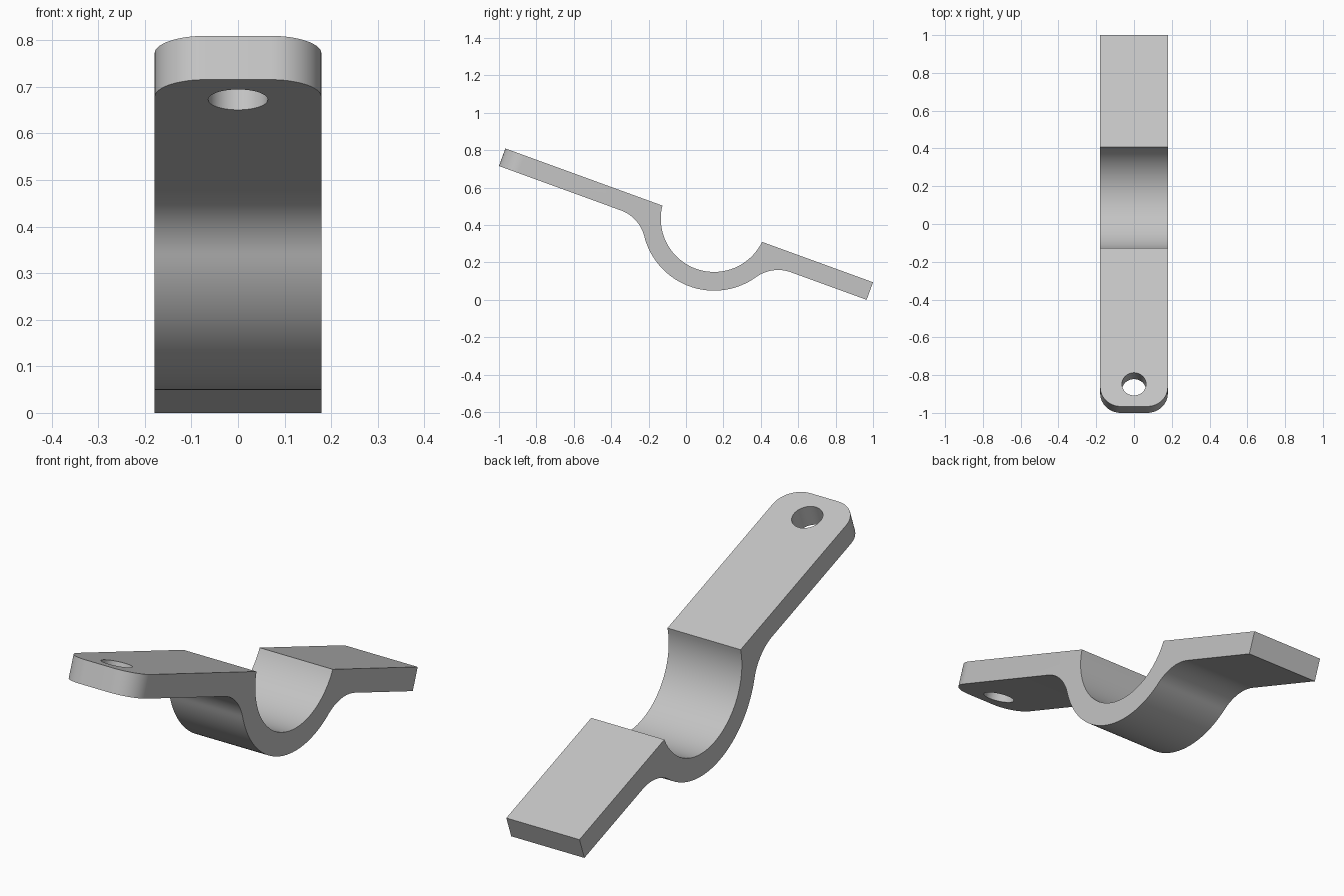
import bpy, bmesh
from math import radians, degrees, sin, cos, asin, atan2, sqrt, pi
from mathutils import Matrix, Vector

cube = bpy.data.objects.get("Cube")
if cube:
    bpy.data.objects.remove(cube, do_unlink=True)

# Dimensions in the strap's own plane: s runs along it, n is its upward normal
TILT = radians(20)
LENGTH, THICK, HALF_W = 2.092, 0.1, 0.179
CS, CN = 1.177, 0.029            # centre of the saddle
R_IN, R_OUT, R_FILLET = 0.285, 0.385, 0.2
CORNER, HOLE_S, HOLE_R = 0.11, 0.126, 0.064
START = Vector((0, -1 + THICK * sin(TILT), THICK * cos(TILT) + LENGTH * sin(TILT)))
FRAME = Matrix.Translation(START) @ Matrix.Rotation(-TILT, 4, 'X')


def arc(s, n, r, a0, a1, steps):
    return [(s + r * cos(a0 + (a1 - a0) * i / steps),
             n + r * sin(a0 + (a1 - a0) * i / steps)) for i in range(steps + 1)]


# Side profile: flat arms, round saddle, fillets underneath
lip = asin(CN / R_IN)
drop = CN + THICK + R_FILLET
reach = sqrt((R_OUT + R_FILLET) ** 2 - drop ** 2)
a = atan2(drop, reach)
fn = -THICK - R_FILLET
profile = [(0, 0)]
profile += arc(CS, CN, R_IN, pi + lip, 2 * pi - lip, 48)
profile += [(LENGTH, 0), (LENGTH, -THICK)]
profile += arc(CS + reach, fn, R_FILLET, pi / 2, pi - a, 20)
profile += arc(CS, CN, R_OUT, -a, a - pi, 48)[1:-1]
profile += arc(CS - reach, fn, R_FILLET, a, pi / 2, 20)
profile += [(0, -THICK)]

# Extrude the profile across the width
bm = bmesh.new()
face = bm.faces.new([bm.verts.new((-HALF_W, s, n)) for s, n in profile])
ext = bmesh.ops.extrude_face_region(bm, geom=[face])
bmesh.ops.translate(bm, vec=(2 * HALF_W, 0, 0),
                    verts=[v for v in ext["geom"] if isinstance(v, bmesh.types.BMVert)])
bmesh.ops.recalc_face_normals(bm, faces=bm.faces)

# Round the two corners of the upper end
ends = [e for e in bm.edges
        if all(abs(v.co.y) < 1e-5 for v in e.verts)
        and abs(e.verts[0].co.x - e.verts[1].co.x) < 1e-5]
bmesh.ops.bevel(bm, geom=ends, offset=CORNER, segments=16, profile=0.5, affect='EDGES')
bm.transform(FRAME)
mesh = bpy.data.meshes.new("saddle_strap")
bm.to_mesh(mesh)
bm.free()
strap = bpy.data.objects.new("saddle_strap", mesh)
bpy.context.collection.objects.link(strap)

# Screw hole through the upper end
bpy.ops.mesh.primitive_cylinder_add(vertices=64, radius=HOLE_R, depth=4 * THICK)
cutter = bpy.context.object
cutter.name = "hole_cutter"
cutter.hide_render = True
cutter.matrix_world = FRAME @ Matrix.Translation((0, HOLE_S, -THICK / 2))
cut = strap.modifiers.new("screw_hole", 'BOOLEAN')
cut.operation = 'DIFFERENCE'
cut.solver = 'EXACT'
cut.object = cutter
bpy.ops.object.select_all(action='DESELECT')
strap.select_set(True)
bpy.context.view_layer.objects.active = strap
bpy.ops.object.modifier_apply(modifier=cut.name)
bpy.data.objects.remove(cutter, do_unlink=True)

# Plain grey finish
grey = bpy.data.materials.new("light_grey")
grey.use_nodes = True
colour = (0.55, 0.55, 0.55, 1)
grey.diffuse_color = colour
grey.node_tree.nodes["Principled BSDF"].inputs["Base Color"].default_value = colour
strap.data.materials.clear()
strap.data.materials.append(grey)
bpy.ops.object.shade_smooth_by_angle(angle=radians(30))
